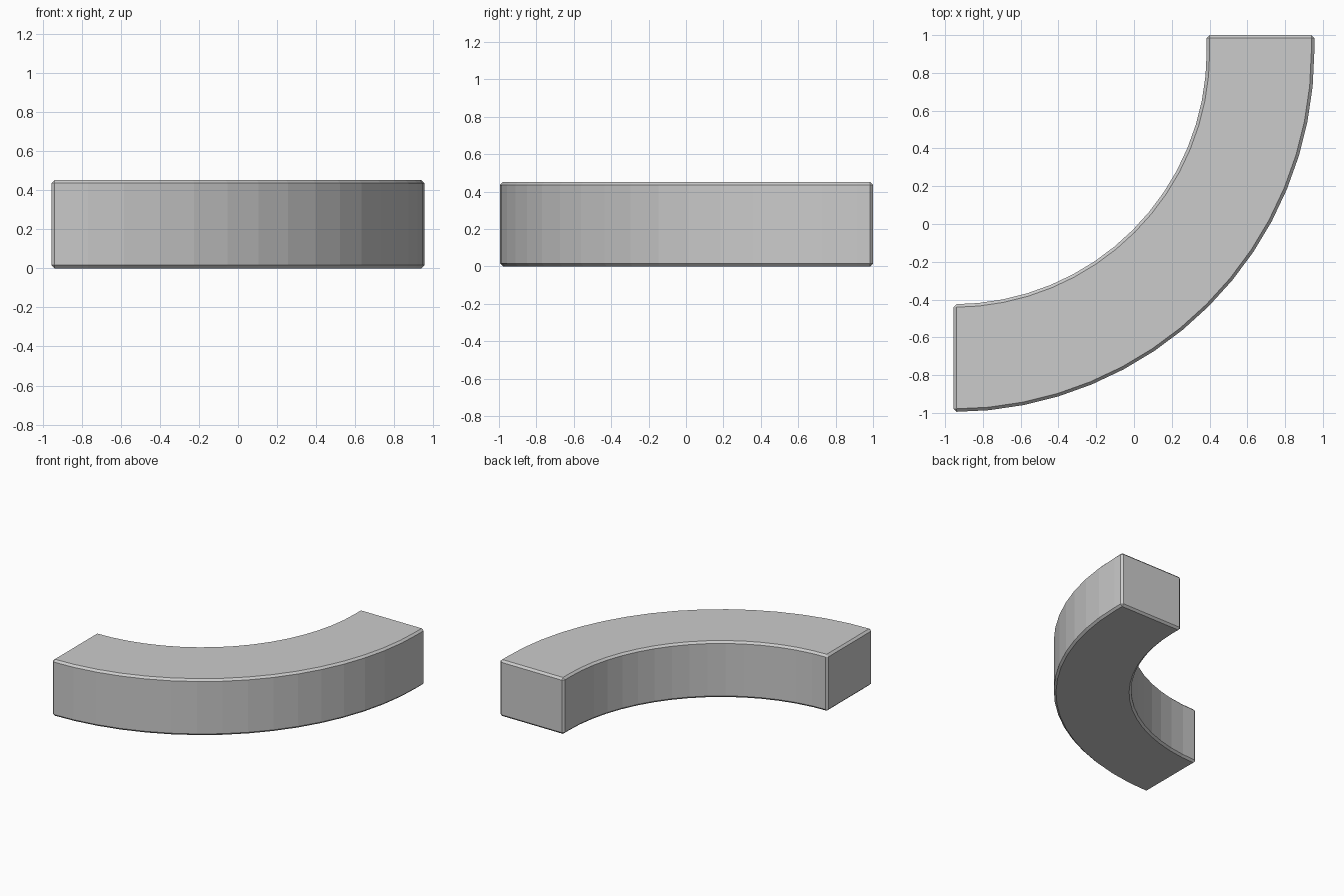
import bpy, bmesh, math

if "Cube" in bpy.data.objects:
    bpy.data.objects.remove(bpy.data.objects["Cube"])

CX, CY = -0.955, 0.915          # arc centre
R_IN, R_OUT = 1.34, 1.91
HEIGHT, SEGS, Y_END = 0.452, 16, 1.0


def edge(radius):
    """Quarter arc plus the short straight run at the back end."""
    pts = []
    for i in range(SEGS + 1):
        a = math.radians(-90 + 90 * i / SEGS)
        pts.append((CX + radius * math.cos(a), CY + radius * math.sin(a)))
    return pts + [(CX + radius, Y_END)]


# Curved block: plan outline filled with quads, then extruded upward
bm = bmesh.new()
inner = [bm.verts.new((x, y, 0)) for x, y in edge(R_IN)]
outer = [bm.verts.new((x, y, 0)) for x, y in edge(R_OUT)]
for i in range(len(inner) - 1):
    bm.faces.new((outer[i], outer[i + 1], inner[i + 1], inner[i]))
result = bmesh.ops.extrude_face_region(bm, geom=bm.faces[:])
top = [g for g in result["geom"] if isinstance(g, bmesh.types.BMVert)]
bmesh.ops.translate(bm, verts=top, vec=(0, 0, HEIGHT))
bmesh.ops.recalc_face_normals(bm, faces=bm.faces[:])

mesh = bpy.data.meshes.new("curved_block")
bm.to_mesh(mesh)
bm.free()
block = bpy.data.objects.new("curved_block", mesh)
bpy.context.collection.objects.link(block)

# Narrow chamfer on all the sharp edges
bevel = block.modifiers.new("chamfer", "BEVEL")
bevel.width = 0.016
bevel.segments = 1
bevel.limit_method = "ANGLE"
bevel.angle_limit = math.radians(40)
